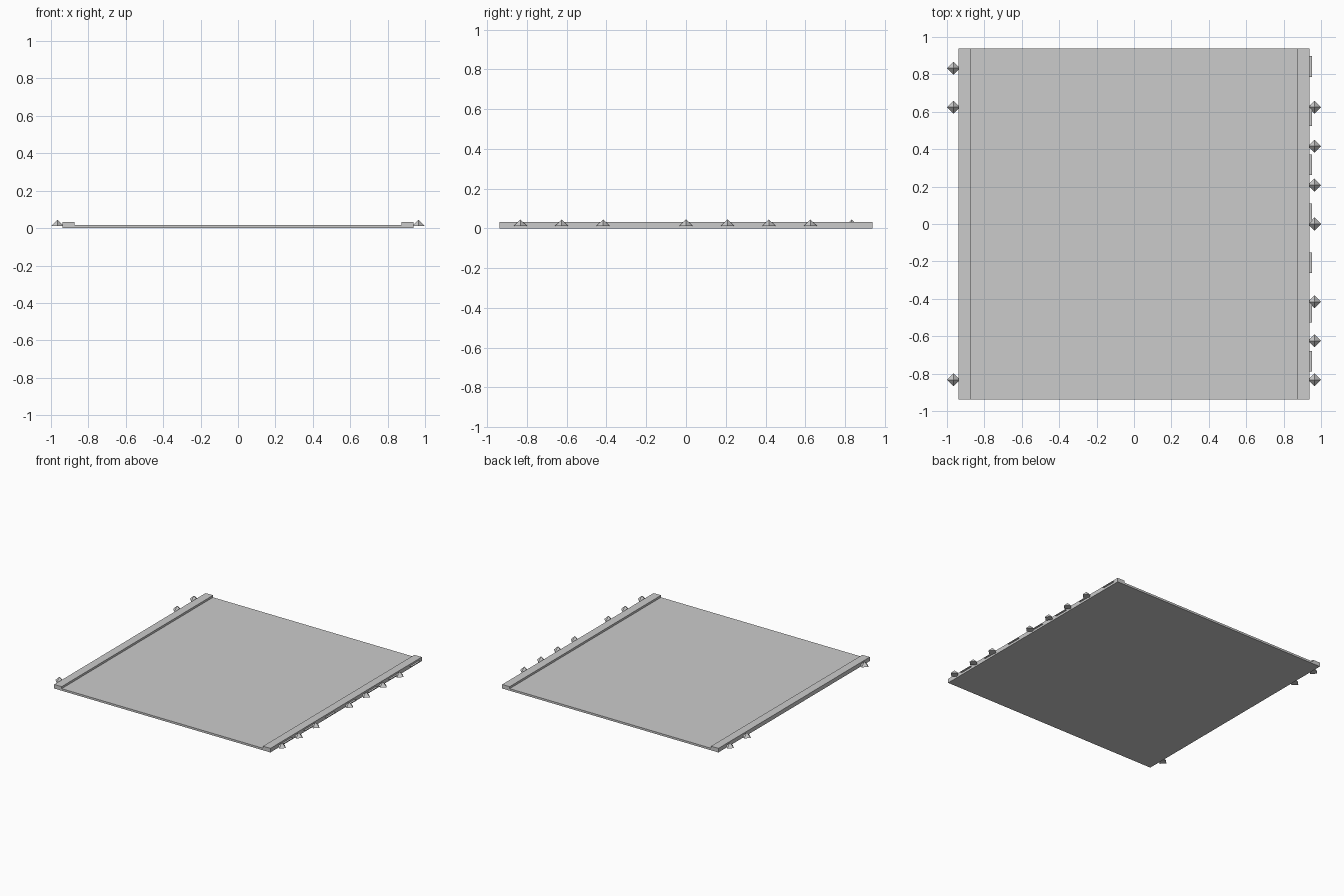
import bpy, bmesh, math
from mathutils import Matrix

if "Cube" in bpy.data.objects:
    bpy.data.objects.remove(bpy.data.objects["Cube"])

HALF = 0.9375      # half size of the slab
KERB = 0.0645      # kerb width
STEP = 0.2083      # spacing of the roadside studs


def finish(name, bm):
    mesh = bpy.data.meshes.new(name)
    bm.to_mesh(mesh)
    bm.free()
    obj = bpy.data.objects.new(name, mesh)
    bpy.context.collection.objects.link(obj)
    return obj


def box(name, x0, x1, y0, y1, z0, z1):
    bm = bmesh.new()
    m = Matrix.Translation(((x0 + x1) / 2, (y0 + y1) / 2, (z0 + z1) / 2))
    m = m @ Matrix.Diagonal((x1 - x0, y1 - y0, z1 - z0, 1))
    bmesh.ops.create_cube(bm, size=1, matrix=m)
    return finish(name, bm)


def stud(side, index):
    # four-sided pyramid with its corners along x and y
    bm = bmesh.new()
    bmesh.ops.create_cone(bm, cap_ends=True, segments=4, radius1=0.035,
                          radius2=0, depth=0.034,
                          matrix=Matrix.Translation((side * 0.965, index * STEP, 0.028)))
    bmesh.ops.remove_doubles(bm, verts=bm.verts, dist=1e-5)
    return finish("edge_stud", bm)


# flat slab
inner = HALF - KERB
box("slab", -inner, inner, -HALF, HALF, 0, 0.016)

# raised kerbs
box("kerb_left", -HALF, -inner, -HALF, HALF, 0, 0.032)
box("kerb_right", inner, HALF, -HALF, HALF, 0, 0.032)

# pyramid studs along both sides
for i in (4, 3, -4):
    stud(-1, i)
for i in (3, 2, 1, 0, -2, -3, -4):
    stud(1, i)

# thin dashes protruding from the right kerb
for k in range(7):
    y = 0.842 - k * 0.2625
    box("edge_dash", HALF - 0.01, 0.953, y - 0.055, y + 0.055, 0.016, 0.018)
